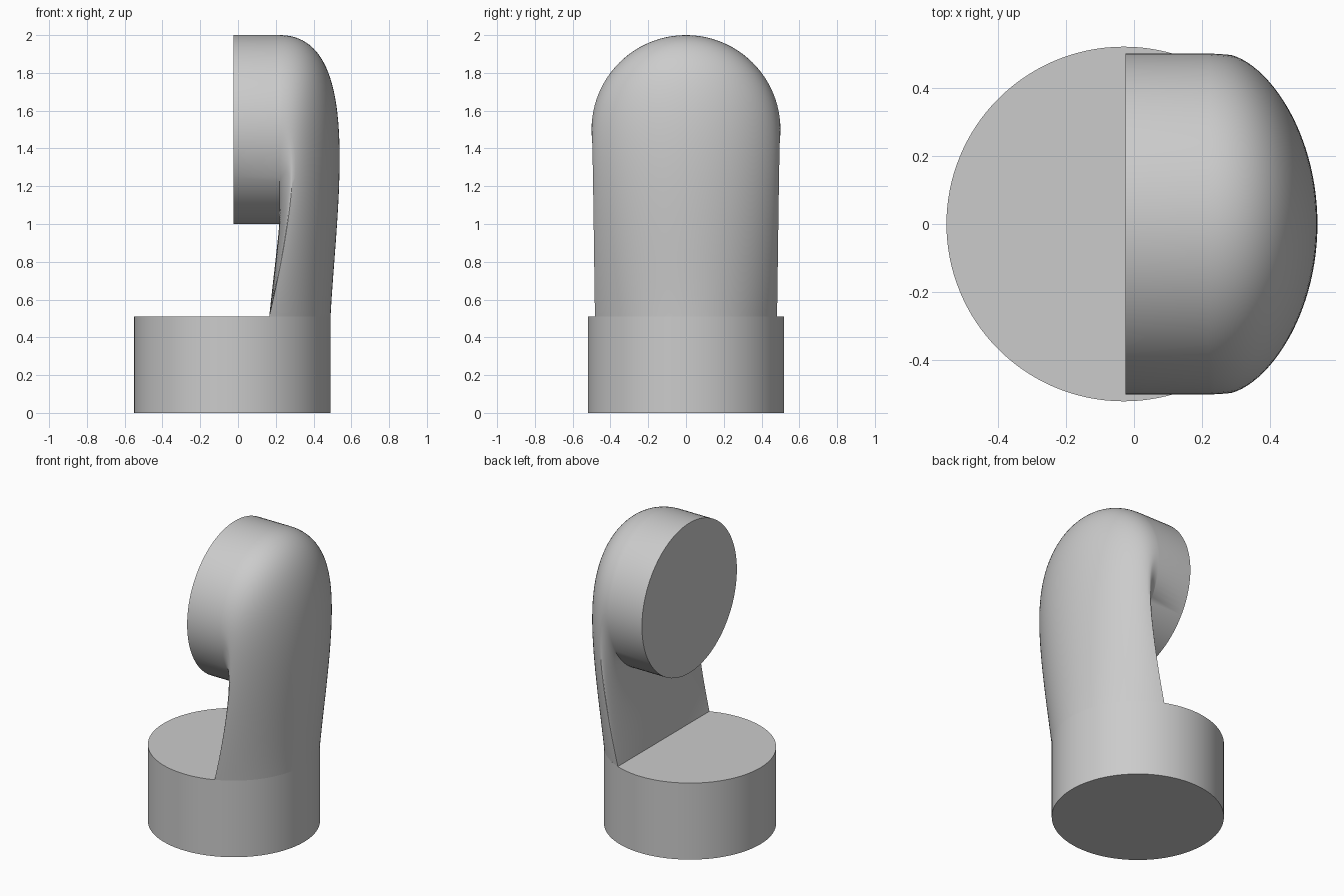
import bpy, bmesh, math
from mathutils import Vector

if "Cube" in bpy.data.objects:
    bpy.data.objects.remove(bpy.data.objects["Cube"])

ROWS, SEG = 48, 48


def finish(bm, name):
    bmesh.ops.recalc_face_normals(bm, faces=bm.faces)
    mesh = bpy.data.meshes.new(name)
    bm.to_mesh(mesh)
    bm.free()
    obj = bpy.data.objects.new(name, mesh)
    bpy.context.collection.objects.link(obj)
    bpy.ops.object.select_all(action='DESELECT')
    obj.select_set(True)
    bpy.context.view_layer.objects.active = obj
    bpy.ops.object.shade_smooth_by_angle(angle=math.radians(30))
    return obj


def bezier(points, t):
    a, b, c, d = (Vector(p) for p in points)
    s = 1 - t
    return a * s**3 + b * (3 * s * s * t) + c * (3 * s * t * t) + d * t**3


# Paths in (x, z): back ridge, side edges and inner centre line of the bend
OUTER = [(0.49, 0.51), (0.52, 1.1), (0.67, 2.0), (0.22, 2.0)]
EDGE = [(0.165, 0.51), (0.26, 0.9), (0.36, 1.5), (0.22, 1.5)]
INNER_START, INNER_END = Vector((0.165, 0.51)), Vector((0.22, 1.0))


def section(t):
    """Closed outline: a circle segment at t=0 turning into a full circle at t=1."""
    outer, edge = bezier(OUTER, t), bezier(EDGE, t)
    inner = INNER_START.lerp(INNER_END, t)
    half = 1.186 + (math.pi / 2 - 1.186) * t
    width = 0.482 + 0.018 * t
    pts = []
    for i in range(SEG):
        a = half * (2 * i / SEG - 1)
        k = (math.cos(a) - math.cos(half)) / (1 - math.cos(half))
        p = edge.lerp(outer, k)
        pts.append((p.x, width * math.sin(a) / math.sin(half), p.y))
    for i in range(SEG):
        a = math.pi / 2 * (1 - 2 * i / SEG)
        p = edge.lerp(inner, math.cos(a))
        pts.append((p.x, width * math.sin(a), p.y))
    return pts


# Round base
bm = bmesh.new()
bmesh.ops.create_cone(bm, cap_ends=True, segments=128, radius1=0.52,
                      radius2=0.52, depth=0.51)
bmesh.ops.translate(bm, verts=bm.verts, vec=(-0.03, 0, 0.255))
finish(bm, "round_base")

# Bent neck ending in the upright disc
bm = bmesh.new()
sections = [section(r / ROWS) for r in range(ROWS + 1)]
sections.append([(-0.025, y, z) for x, y, z in sections[-1]])
rings = [[bm.verts.new(p) for p in s] for s in sections]
for lower, upper in zip(rings, rings[1:]):
    for i in range(2 * SEG):
        j = (i + 1) % (2 * SEG)
        bm.faces.new((lower[i], lower[j], upper[j], upper[i]))
bm.faces.new(rings[0])
bm.faces.new(rings[-1])
finish(bm, "bent_neck_with_disc")
